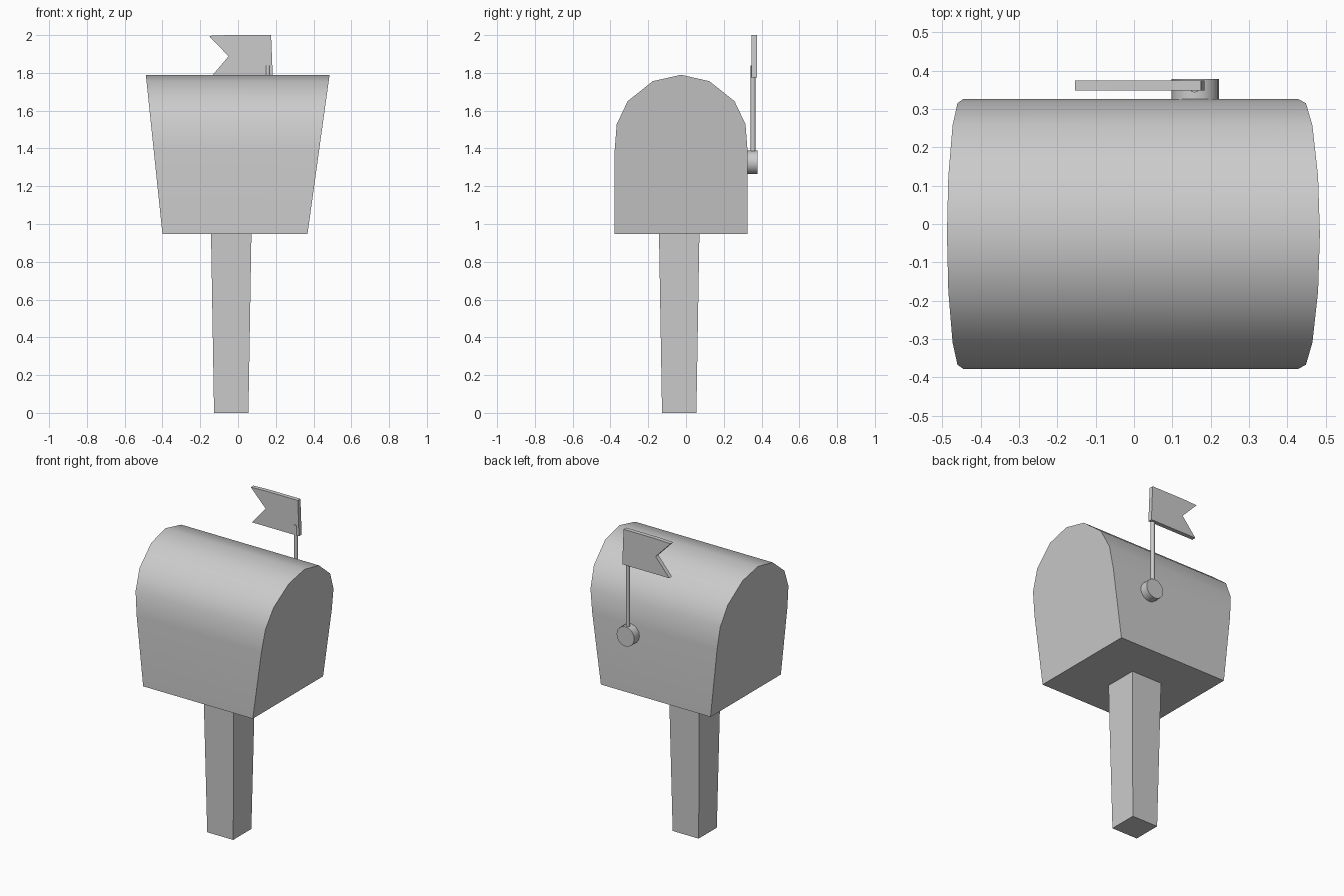
import bpy, bmesh, math
from mathutils import Matrix, Vector

if "Cube" in bpy.data.objects:
    bpy.data.objects.remove(bpy.data.objects["Cube"])


def finish(name, bm, smooth=None):
    bmesh.ops.recalc_face_normals(bm, faces=bm.faces)
    me = bpy.data.meshes.new(name)
    bm.to_mesh(me)
    bm.free()
    ob = bpy.data.objects.new(name, me)
    bpy.context.collection.objects.link(ob)
    if smooth:
        bpy.ops.object.select_all(action='DESELECT')
        ob.select_set(True)
        bpy.context.view_layer.objects.active = ob
        bpy.ops.object.shade_smooth_by_angle(angle=math.radians(smooth))
    return ob


def loft(name, ring_a, ring_b, smooth=None):
    """Closed solid between two matching rings of points."""
    bm = bmesh.new()
    a = [bm.verts.new(p) for p in ring_a]
    b = [bm.verts.new(p) for p in ring_b]
    n = len(a)
    bm.faces.new(a)
    bm.faces.new(b)
    for i in range(n):
        j = (i + 1) % n
        bm.faces.new((a[i], a[j], b[j], b[i]))
    return finish(name, bm, smooth)


def cylinder(name, sides, radius, start, end, smooth=None):
    start, end = Vector(start), Vector(end)
    axis = end - start
    mat = (Matrix.Translation((start + end) / 2)
           @ axis.to_track_quat('Z', 'Y').to_matrix().to_4x4())
    bm = bmesh.new()
    bmesh.ops.create_cone(bm, cap_ends=True, segments=sides, radius1=radius,
                          radius2=radius, depth=axis.length, matrix=mat)
    return finish(name, bm, smooth)


# Mailbox body: arched (y, z) profile, end faces flare outward with height
arch = [(0.352, 0.947), (0.352, 1.385), (0.341, 1.528),
        (0.283, 1.65), (0.15, 1.756), (0.0, 1.79)]
profile = arch + [(-y, z) for y, z in reversed(arch[:-1])]


def end_ring(x_low, x_high):
    z0, z1 = 0.947, 1.79
    return [(x_low + (x_high - x_low) * (z - z0) / (z1 - z0), y - 0.026, z)
            for y, z in profile]


loft("mailbox_body", end_ring(-0.40, -0.488), end_ring(0.368, 0.485), 40)


# Tapered square post
def square(half, z):
    c = -0.036
    return [(c + sx * half, c + sy * half, z)
            for sx, sy in ((-1, -1), (1, -1), (1, 1), (-1, 1))]


loft("post", square(0.091, 0.0), square(0.107, 0.95))

# Flag hub, pole and swallow-tailed flag
cylinder("flag_hub", 16, 0.062, (0.16, 0.32, 1.326), (0.16, 0.378, 1.326), 40)
cylinder("flag_pole", 8, 0.0125, (0.158, 0.355, 1.34), (0.158, 0.355, 1.84), 50)

outline = [(-0.154, 1.996), (-0.06, 2.0), (0.175, 2.0),
           (0.184, 1.776), (-0.145, 1.776), (-0.05, 1.888)]
loft("flag", [(x, 0.348, z) for x, z in outline],
     [(x, 0.375, z) for x, z in outline])
